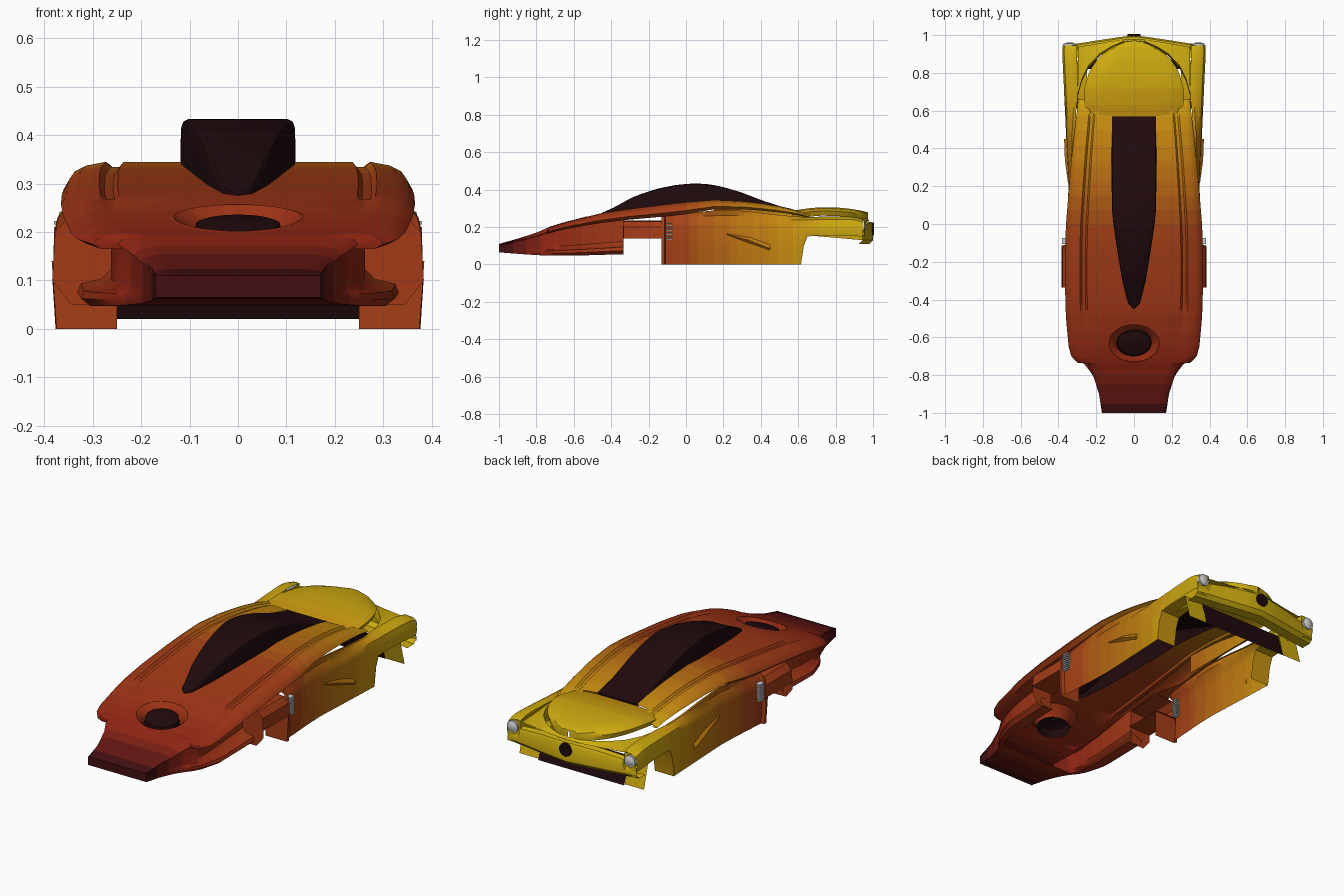
import bpy, bmesh, math
from mathutils import Matrix, Vector

if "Cube" in bpy.data.objects:
    bpy.data.objects.remove(bpy.data.objects["Cube"])

# ---------- helpers ----------
def lin(table, y):
    """Interpolate rows (y, a, b, ...) at y."""
    if y <= table[0][0]:
        return table[0][1:]
    for a, b in zip(table, table[1:]):
        if y <= b[0]:
            t = (y - a[0]) / (b[0] - a[0])
            return [p + (q - p) * t for p, q in zip(a[1:], b[1:])]
    return table[-1][1:]

def material(name, rgb):
    m = bpy.data.materials.new(name)
    m.diffuse_color = (*rgb, 1)
    m.use_nodes = True
    m.node_tree.nodes["Principled BSDF"].inputs["Base Color"].default_value = m.diffuse_color
    return m

# Paint fades from dark nose through red and orange to yellow
FADE = [(-1, .02, .003, .006), (-.9, .12, .008, .006), (-.75, .27, .018, .006), (-.5, .35, .036, .008),
        (-.05, .38, .05, .008), (.2, .47, .14, .006), (.5, .56, .24, .005), (.75, .62, .39, .005), (1, .62, .43, .005)]
BANDS = 28
PAINT = [material(f"paint_{i}", lin(FADE, -1 + 2 * (i + .5) / BANDS)) for i in range(BANDS)]
DARK = material("dark_glass", (.014, .003, .004))

def finish(name, bm, mat="paint", mirror=True, angle=35):
    bmesh.ops.remove_doubles(bm, verts=bm.verts, dist=1e-5)
    bmesh.ops.recalc_face_normals(bm, faces=bm.faces)
    me = bpy.data.meshes.new(name)
    if mat == "paint":
        for m in PAINT:
            me.materials.append(m)
        for f in bm.faces:
            y = f.calc_center_median().y
            f.material_index = max(0, min(BANDS - 1, int((y + 1) / 2 * BANDS)))
    elif mat:
        me.materials.append(mat)
    bm.to_mesh(me)
    bm.free()
    ob = bpy.data.objects.new(name, me)
    bpy.context.collection.objects.link(ob)
    if mirror:
        ob.modifiers.new("mirror", 'MIRROR').merge_threshold = .0005
    bpy.ops.object.select_all(action='DESELECT')
    ob.select_set(True)
    bpy.context.view_layer.objects.active = ob
    bpy.ops.object.shade_smooth_by_angle(angle=math.radians(angle))
    return ob

def loft(name, rows, mat="paint", mirror=True, cap=False, closed=False, angle=35):
    bm = bmesh.new()
    vs = [[bm.verts.new(p) for p in r] for r in rows]
    n = len(rows[0])
    for a, b in zip(vs, vs[1:]):
        for i in range(n if closed else n - 1):
            j = (i + 1) % n
            bm.faces.new((a[i], a[j], b[j], b[i]))
    if cap:
        bm.faces.new(vs[0])
        bm.faces.new(vs[-1])
    return finish(name, bm, mat, mirror, angle)

def section(y, pts):
    return [(x, y, z) for x, z in pts]

def span(a, b, n):
    return [a + (b - a) * i / n for i in range(n + 1)]

def cylinder(name, loc, r, depth, axis, mat, mirror=False, r2=None):
    bm = bmesh.new()
    rot = Vector((0, 0, 1)).rotation_difference(Vector(axis)).to_matrix().to_4x4()
    bmesh.ops.create_cone(bm, cap_ends=True, segments=24, radius1=r, radius2=r if r2 is None else r2,
                          depth=depth, matrix=Matrix.Translation(loc) @ rot)
    return finish(name, bm, mat, mirror)

# ---------- upper deck with nose, intake opening and side rails ----------
# y, centre height, outer half width, lip height
DECK = [(-1, .11, .17, .095), (-.9, .138, .185, .12), (-.8, .17, .217, .145), (-.74, .196, .248, .165),
        (-.735, .198, .30, .165), (-.7, .209, .332, .175), (-.65, .224, .346, .188), (-.5, .263, .36, .215),
        (-.45, .275, .362, .222), (-.3, .297, .366, .24), (-.1, .322, .364, .258), (0, .333, .36, .27),
        (.15, .345, .348, .295), (.3, .338, .335, .295), (.4, .327, .325, .288), (.5, .311, .314, .278),
        (.6, .287, .302, .265), (.66, .265, .295, .25)]
# y, canopy half width
INNER = [(-.45, 0), (-.42, .03), (-.3, .062), (-.15, .087), (0, .109), (.08, .117), (.3, .119),
         (.57, .116), (.58, .19), (.66, .19)]
HY, HRX, HRY = -.63, .14, .104

def deck_section(y):
    zc, xo, ze = lin(DECK, y)
    t = zc - ze
    q = 1 - ((y - HY) / HRY) ** 2
    xi = HRX * math.sqrt(q) if q > 1e-6 else lin(INNER, y)[0]
    g = lin([(-.6, 0), (-.4, .011), (.5, .011), (.66, .003)], y)[0]
    back = lin([(-.15, .72), (0, .9)], y)[0]
    return section(y, [(xi, zc), ((xi + .68 * xo) / 2, zc), (.68 * xo, zc), (.705 * xo, zc - g),
                       (.755 * xo, zc - g), (.785 * xo, zc), (.9 * xo, zc - .15 * t), (.97 * xo, zc - .4 * t),
                       (xo, zc - .7 * t), (.94 * xo, ze), (back * xo, ze + .004)])

ys = [-1, -.95, -.9, -.85, -.8, -.76, -.74]
ys += [HY - HRY * math.cos(math.pi * i / 18) for i in range(19)]
ys += span(-.49, -.45, 1) + span(-.42, .57, 26) + span(.58, .66, 3)
loft("upper_deck", [deck_section(y) for y in ys])
loft("rail_inner_wall", [section(y, [(.245, lin(DECK, y)[0] - .012), (.245, .235)]) for y in span(.15, .62, 12)])

# ---------- nose sides with the lower lip ----------
NOSE = [(-1, .168, .11, .065, 0), (-.9, .182, .13, .057, 0), (-.8, .212, .155, .05, .004),
        (-.72, .25, .18, .047, .03), (-.6, .262, .20, .047, .062), (-.335, .262, .245, .055, .07)]
rows = []
for y in span(-1, -.335, 18):
    x, zt, zb, e = lin(NOSE, y)
    h = zt - zb
    rows.append(section(y, [(x, zt), (x, zb + .36 * h), (x + .3 * e, zb + .25 * h), (x + .9 * e, zb + .2 * h),
                            (x + e, zb + .1 * h), (x + .7 * e, zb), (x - .01, zb)]))
loft("nose_side", rows)
loft("nose_tip", [[(0, -1, .11), (.17, -1, .11)], [(0, -1, .065), (.17, -1, .065)]])
loft("nose_floor", [[(0, y, lin(NOSE, y)[2]), (lin(NOSE, y)[0] - .005, y, lin(NOSE, y)[2])]
                    for y in span(-1, -.76, 5)])

# ---------- round intake on the nose ----------
def ring(s, dz):
    out = []
    for i in range(37):
        a = 2 * math.pi * i / 36
        y = HY + HRY * s * math.cos(a)
        out.append((HRX * s * math.sin(a), y, lin(DECK, y)[0] + dz))
    return out
loft("intake_bowl", [ring(1, 0), ring(.95, .002), ring(.8, -.012), ring(.7, -.035), ring(.66, -.055)], mirror=False)
loft("intake_core", [ring(.66, -.055), ring(.62, -.012), ring(.54, -.008), ring(.01, -.008)], DARK, mirror=False)

# ---------- canopy ----------
ROOF = [(-.45, .276), (-.385, .305), (-.3, .352), (-.25, .374), (-.15, .406), (-.05, .426), (.05, .434),
        (.13, .428), (.2, .414), (.3, .384), (.4, .345), (.5, .312), (.57, .296)]
rows = []
for y in span(-.45, .57, 34):
    w, zt = lin(INNER, y)[0], lin(ROOF, y)[0]
    zb = min(lin(DECK, y)[0], zt) - .012
    r = min(.014, .3 * (zt - zb))
    rows.append(section(y, [(w, zb), (w, zt - r), (.97 * w, zt - .3 * r), (.89 * w, zt), (0, zt)]))
loft("canopy", rows, DARK)
loft("canopy_end", [[(0, .57, .296), (.116, .57, .296)], [(0, .57, .27), (.116, .57, .27)]], DARK)

# ---------- body sides and rear fenders ----------
# y, outer half width, bottom, shoulder height, top edge x, top edge height
SIDE = [(-.13, .38, 0, .23, .31, .262), (-.115, .383, 0, .23, .31, .262), (-.11, .364, 0, .23, .31, .262),
        (.1, .35, 0, .232, .315, .284), (.2, .347, 0, .232, .315, .294), (.35, .354, 0, .234, .315, .283),
        (.5, .361, 0, .236, .312, .264), (.615, .366, 0, .238, .305, .255), (.63, .367, .1, .238, .303, .255),
        (.65, .368, .15, .238, .30, .255), (.7, .37, .155, .24, .297, .255), (.83, .376, .155, .242, .30, .258),
        (.9, .38, .152, .24, .302, .255), (.945, .379, .15, .225, .303, .242)]
rows = []
for y in [-.13, -.115] + span(-.11, .615, 17) + [.63, .65] + span(.68, .945, 8):
    xo, zb, zs, xt, zt = lin(SIDE, y)
    rows.append(section(y, [(xo - .006, zb), (xo, zb + .4 * (zs - zb)), (xo - .003, zs - .03), (xo - .01, zs),
                            (xo - .025, zs + .5 * (zt - zs)), (xt + .015, zt), (xt, zt - .004)]))
loft("body_side", rows)
loft("fender_end", [section(.945, [(.303, .12), (.303, .24)]), section(.945, [(.34, .12), (.34, .24)]),
                    section(.945, [(.375, .12), (.37, .225)])])
loft("fender_inner", [section(.66, [(.30, .251), (.295, .155)]), section(.945, [(.303, .238), (.303, .13)])])

# ---------- wheel housings ----------
loft("front_flare", [section(y, [(.262, .235), (.35, .23), (.378, .2), (.385, .14), (.25, .14)])
                     for y in (-.335, -.26, -.19, -.12)])
loft("front_flare_wall", [[(.262, -.335, .235), (.35, -.335, .23), (.378, -.335, .2)],
                          [(.262, -.335, .05), (.345, -.338, .05), (.384, -.335, .1)]], angle=10)
loft("front_arch_wall", [section(-.13, [(.25, 0), (.375, 0)]), section(-.13, [(.25, .14), (.385, .14)])])
loft("rear_arch", [[(x, .615, 0), (x, .63, .1), (x, .65, .15), (x, .7, .157), (x, .83, .157), (x, .865, .025)]
                   for x in (.25, .3, .362)])

# ---------- side blade and grey vent ----------
loft("side_blade", [[(.343, .22, .168), (.35, .22, .162), (.343, .22, .155)],
                    [(.352, .34, .145), (.366, .34, .128), (.352, .34, .112)],
                    [(.357, .45, .108), (.37, .45, .085), (.357, .45, .075)]], cap=True, closed=True, angle=10)
bm = bmesh.new()
for i in range(8):
    bmesh.ops.create_cube(bm, size=1, matrix=Matrix.Translation((.36, -.09, .135 + i * .012))
                          @ Matrix.Diagonal((.04, .034, .007, 1)))
finish("side_vent", bm, None)

# ---------- rear lid and the band around it ----------
LID = [(.57, .258, .287), (.65, .266, .30), (.72, .262, .306), (.8, .24, .305), (.86, .205, .30),
       (.91, .155, .293), (.945, .1, .286), (.965, .05, .281), (.972, .004, .279)]
rows = []
for y in span(.57, .93, 12) + [.945, .957, .965, .972]:
    w, z = lin(LID, y)
    rows.append(section(y, [(0, z), (.5 * w, z), (.88 * w, z - .006), (w, z - .02), (.96 * w, z - .045)]))
loft("rear_lid", rows)

# x, band y, bumper y
ARC = [(0, .972, .978), (.06, .965, .975), (.12, .94, .968), (.18, .903, .957), (.24, .84, .947),
       (.275, .77, .942), (.297, .69, .936)]
loft("rear_shelf", [[(x, a - .012, .20), (x, a, .246), (x, b, .232)] for x, a, b in ARC])

# ---------- rear bumper, lower panel, tail pipe and lamps ----------
rows = []
for x, y, zt in ((0, 1, .232), (.1, .986, .226), (.2, .971, .218), (.3, .955, .205), (.31, .954, .17),
                 (.375, .944, .165)):
    rows.append([(x, y - .035, zt), (x, y - .008, zt - .006), (x, y, zt - .02), (x, y, .13),
                 (x, y - .02, .11), (x, y - .075, .11)])
loft("rear_bumper", rows)
loft("rear_lower_panel", [[(x, .82, .157), (x, .835, .12), (x, .87, .02)] for x in (0, .25)], DARK)
cylinder("tail_pipe", (0, .98, .19), .034, .05, (0, 1, 0), DARK)
cylinder("rear_lamp", (.341, .943, .203), .031, .024, (0, 1, 0), None, mirror=True)
cylinder("lamp_lens", (.341, .958, .203), .026, .008, (0, 1, 0), None, mirror=True, r2=.014)
